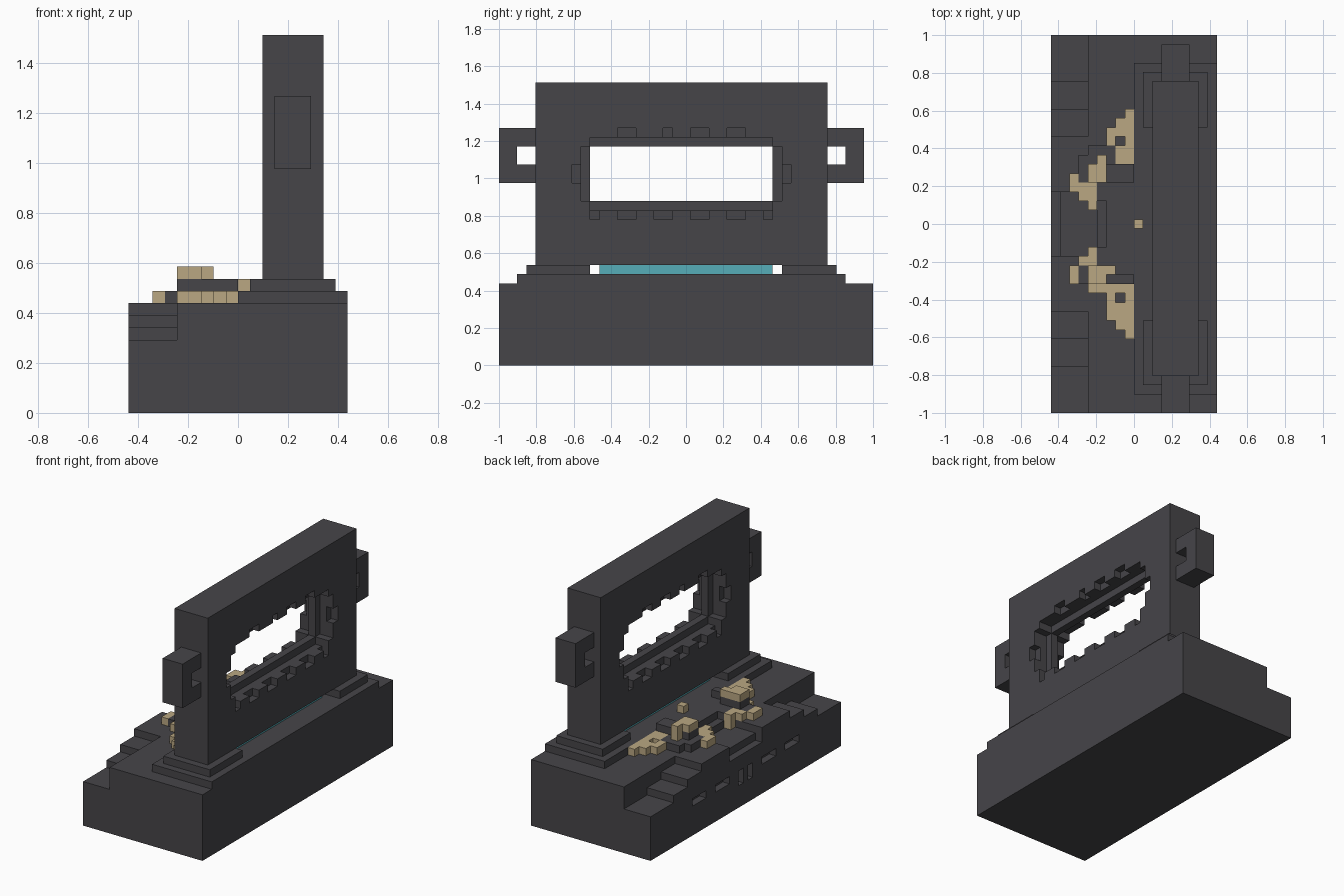
import bpy, bmesh
from itertools import product
from mathutils import Vector

U = 2 / 41                      # size of one block
ORIGIN = Vector((9, 20.5, 0))   # centre of the block grid

if "Cube" in bpy.data.objects:
    bpy.data.objects.remove(bpy.data.objects["Cube"])


def material(name, rgb):
    m = bpy.data.materials.new(name)
    m.use_nodes = True
    m.diffuse_color = (*rgb, 1)
    bsdf = m.node_tree.nodes["Principled BSDF"]
    bsdf.inputs["Base Color"].default_value = (*rgb, 1)
    bsdf.inputs["Roughness"].default_value = 0.9
    return m


STONE = material("dark stone", (0.061, 0.059, 0.066))
BONE = material("pale bone", (0.491, 0.387, 0.223))
TEAL = material("teal glow", (0.093, 0.423, 0.479))


def box(x, y, z):
    """Set of blocks filling the three half-open ranges."""
    return set(product(range(*x), range(*y), range(*z)))


def both_ends(x, y, z):
    return box(x, y, z) | box(x, (41 - y[1], 41 - y[0]), z)


def both_sides(depth, y, z):
    """Pocket cut into both broad faces of the wall."""
    return box((11, 11 + depth), y, z) | box((16 - depth, 16), y, z)


def build(name, cells, mat):
    """Skin the blocks with their outer faces and merge flat regions."""
    bm = bmesh.new()
    verts = {}

    def vert(p):
        key = tuple(p)
        if key not in verts:
            verts[key] = bm.verts.new((Vector(key) - ORIGIN) * U)
        return verts[key]

    for c in cells:
        for axis, side in product(range(3), (0, 1)):
            n = list(c)
            n[axis] += 2 * side - 1
            if tuple(n) in cells:
                continue
            a, b = (axis + 1) % 3, (axis + 2) % 3
            ring = []
            for da, db in ((0, 0), (1, 0), (1, 1), (0, 1)):
                p = list(c)
                p[axis] += side
                p[a] += da
                p[b] += db
                ring.append(vert(p))
            bm.faces.new(ring if side else ring[::-1])
    bmesh.ops.dissolve_limit(bm, angle_limit=0.01, verts=bm.verts[:], edges=bm.edges[:])
    me = bpy.data.meshes.new(name)
    bm.to_mesh(me)
    bm.free()
    me.materials.append(mat)
    ob = bpy.data.objects.new(name, me)
    bpy.context.collection.objects.link(ob)


# Base with side stairs climbing towards the middle
base = box((0, 18), (0, 41), (0, 9))
for i, y in enumerate(((0, 5), (5, 8), (8, 11))):
    base -= both_ends((0, 4), y, (6 + i, 9))

# Sunken steps in the middle of the long side
base -= box((0, 1), (17, 24), (7, 9)) | box((1, 5), (17, 24), (8, 9))

# Slots in the long side
for y in ((9, 12), (14, 17)):
    base -= both_ends((0, 1), y, (4, 5))
base -= both_ends((0, 1), (19, 20), (3, 5))

# Raised floor and the landing behind the steps
base |= box((9, 18), (2, 38), (9, 10))
base |= box((5, 9), (15, 25), (9, 10)) - box((5, 6), (18, 23), (9, 10))

# Curved arms beside the landing
arms = box((4, 9), (25, 27), (9, 11)) | box((4, 7), (27, 29), (9, 10))
arms |= box((3, 4), (24, 28), (9, 10)) | box((3, 4), (14, 16), (9, 10))
arms |= box((4, 9), (14, 15), (9, 11)) | box((4, 7), (15, 16), (9, 11))

# Bone pieces scattered on the arms and the base
bones = box((6, 9), (30, 31), (9, 10)) | box((7, 9), (31, 32), (9, 10))
bones |= box((8, 9), (32, 33), (9, 10)) | box((7, 9), (27, 29), (9, 10))
bones |= box((6, 7), (29, 30), (9, 10)) | box((8, 9), (29, 30), (9, 10))
bones |= box((6, 9), (10, 12), (9, 10)) | box((7, 9), (9, 10), (9, 10))
bones |= box((8, 9), (8, 9), (9, 10)) | box((4, 9), (13, 14), (9, 10))
bones |= box((6, 7), (12, 13), (9, 10)) | box((8, 9), (12, 13), (9, 10))
bones |= box((2, 3), (24, 26), (9, 10)) | box((2, 3), (14, 16), (9, 10))
bones |= box((3, 5), (23, 25), (9, 10)) | box((4, 5), (22, 24), (8, 10))
bones |= box((3, 5), (16, 17), (9, 10)) | box((4, 5), (17, 18), (8, 10))
bones |= box((4, 6), (25, 27), (11, 12)) | box((5, 6), (27, 28), (10, 12))
bones |= box((4, 7), (15, 16), (11, 12)) | box((4, 6), (14, 15), (11, 12))
bones |= box((9, 10), (20, 21), (10, 11))

build("stepped_base", (base | arms) - bones, STONE)
build("bone_pieces", bones, BONE)

# Feet carrying the upright wall
feet = box((10, 17), (3, 10), (10, 11)) | box((10, 17), (31, 37), (10, 11))
build("wall_feet", feet, STONE)

# Glowing strip beneath the wall
build("glow_strip", box((12, 15), (11, 30), (10, 11)), TEAL)

# Upright wall with window
wall = box((11, 16), (4, 36), (11, 31))
wall -= box((11, 16), (10, 30), (18, 24))

# Deep groove around the window
wall -= both_sides(2, (10, 30), (17, 25)) | both_sides(2, (9, 31), (18, 24))

# Shallow notches around the groove
for y in ((13, 15), (18, 19), (21, 23), (25, 27)):
    wall -= both_sides(1, y, (25, 26))
for y in ((10, 11), (13, 15), (17, 19), (21, 23), (25, 27), (29, 30)):
    wall -= both_sides(1, y, (16, 17))
for y in ((8, 9), (31, 32)):
    wall -= both_sides(1, y, (20, 22))

# Handles at both ends of the wall
wall |= box((12, 15), (0, 4), (20, 26)) | box((12, 15), (36, 40), (20, 26))
wall -= box((12, 15), (2, 4), (22, 24)) | box((12, 15), (36, 38), (22, 24))
build("windowed_wall", wall, STONE)
